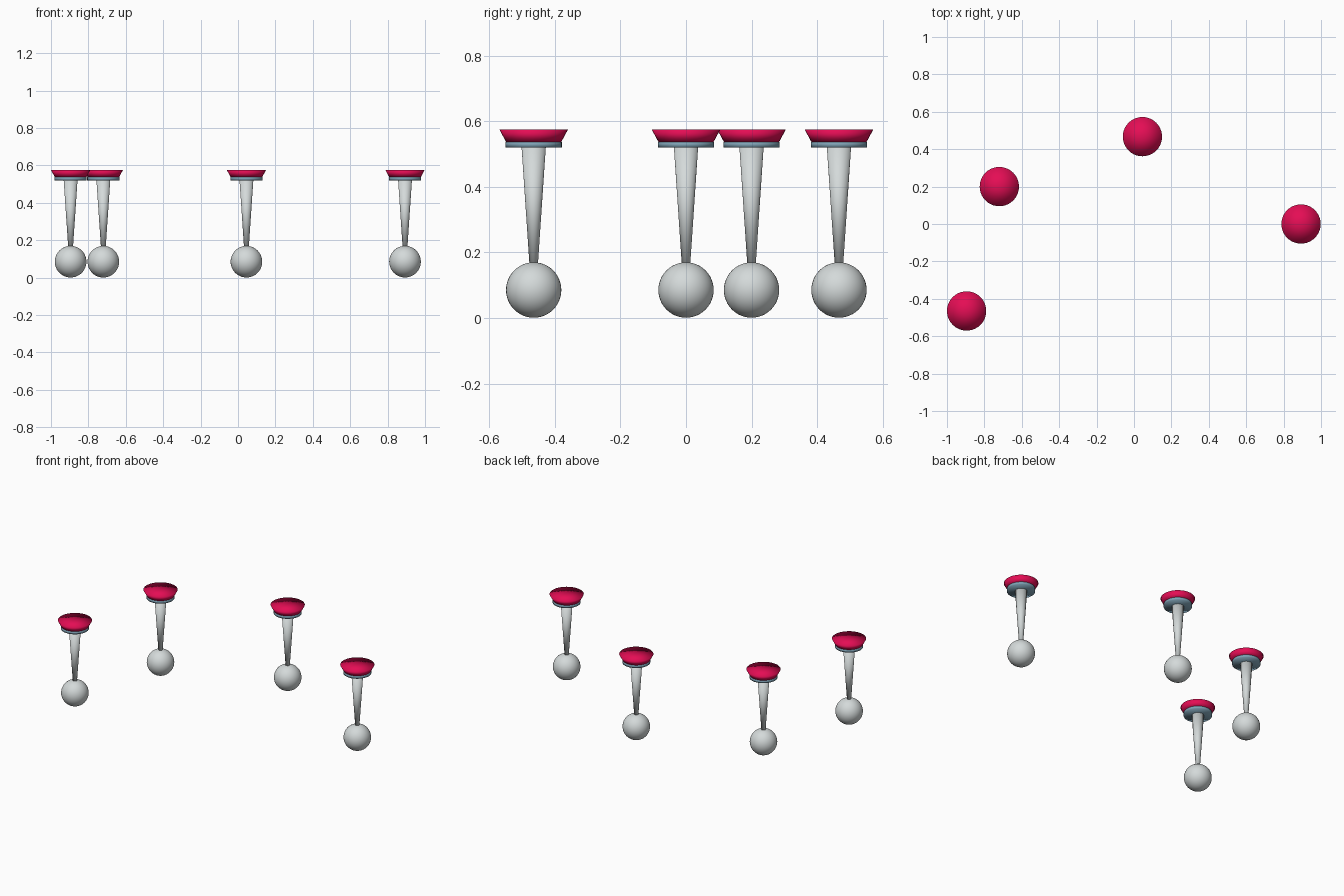
import bpy, bmesh, math

if "Cube" in bpy.data.objects:
    bpy.data.objects.remove(bpy.data.objects["Cube"])


def material(name, rgb):
    m = bpy.data.materials.new(name)
    m.diffuse_color = (*rgb, 1)
    m.use_nodes = True
    m.node_tree.nodes["Principled BSDF"].inputs["Base Color"].default_value = m.diffuse_color
    return m


GREY = material("pale grey", (0.66, 0.70, 0.70))
BLUE = material("steel blue", (0.21, 0.36, 0.46))
RED = material("crimson", (0.78, 0.004, 0.09))
SIDES = 40


def add_object(name, bm, mat, x, y):
    bmesh.ops.recalc_face_normals(bm, faces=bm.faces)
    for f in bm.faces:
        f.smooth = True
    mesh = bpy.data.meshes.new(name)
    bm.to_mesh(mesh)
    bm.free()
    mesh.materials.append(mat)
    ob = bpy.data.objects.new(name, mesh)
    ob.location = (x, y, 0)
    bpy.context.collection.objects.link(ob)


def frustum(name, r0, z0, r1, z1, mat, x, y):
    """Closed round section from radius r0 at z0 to r1 at z1."""
    bm = bmesh.new()
    bmesh.ops.create_cone(bm, cap_ends=True, cap_tris=True, segments=SIDES,
                          radius1=r0, radius2=r1, depth=z1 - z0)
    bmesh.ops.translate(bm, verts=bm.verts, vec=(0, 0, (z0 + z1) / 2))
    add_object(name, bm, mat, x, y)


def ball(name, r, z, mat, x, y):
    bm = bmesh.new()
    bmesh.ops.create_uvsphere(bm, u_segments=SIDES, v_segments=24, radius=r)
    bmesh.ops.translate(bm, verts=bm.verts, vec=(0, 0, z))
    add_object(name, bm, mat, x, y)


# four identical feet, scattered around the origin
for i, (x, y) in enumerate([(0.893, 0.0), (0.045, 0.467), (-0.72, 0.2), (-0.895, -0.465)], 1):
    ball(f"foot_ball_{i}", 0.0845, 0.0855, GREY, x, y)
    frustum(f"leg_stem_{i}", 0.012, 0.15, 0.037, 0.522, GREY, x, y)
    frustum(f"collar_ring_{i}", 0.086, 0.52, 0.086, 0.538, BLUE, x, y)
    frustum(f"flared_cap_{i}", 0.084, 0.537, 0.105, 0.576, RED, x, y)
